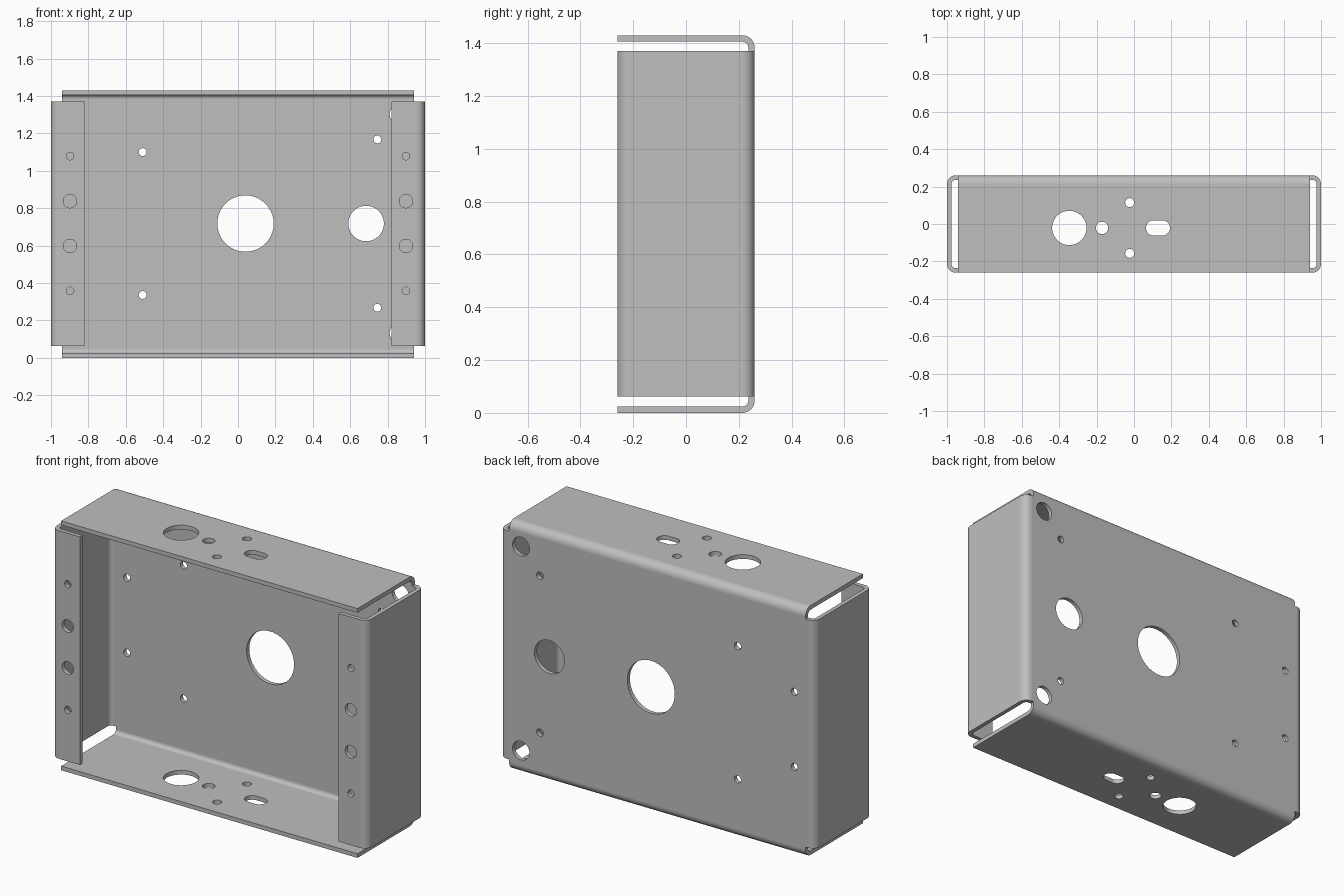
import bpy, bmesh, math
from mathutils import Vector

old = bpy.data.objects.get("Cube")
if old:
    bpy.data.objects.remove(old, do_unlink=True)

T, R = 0.024, 0.046          # sheet thickness, outer bend radius
W, D, H = 1.0, 0.26, 1.43    # half width, half depth, height
FX = 0.94                    # half width of the top and bottom flanges
Z0, Z1 = 0.062, 1.37         # vertical extent of the side flanges

PLACE = {"x": lambda a, b, v: (v, a, b),
         "y": lambda a, b, v: (a, v, b),
         "z": lambda a, b, v: (a, b, v)}


def prism(bm, loop, axis, lo, hi):
    """Closed solid: a 2D loop extruded along an axis."""
    put = PLACE[axis]
    low = [bm.verts.new(put(a, b, lo)) for a, b in loop]
    high = [bm.verts.new(put(a, b, hi)) for a, b in loop]
    bm.faces.new(low)
    bm.faces.new(high)
    n = len(loop)
    for i in range(n):
        j = (i + 1) % n
        bm.faces.new((low[i], low[j], high[j], high[i]))


def sheet(path, steps=8):
    """Bent sheet cross-section from the outer corner points of its path."""
    p = [Vector(q) for q in path]
    d = [(p[i + 1] - p[i]).normalized() for i in range(len(p) - 1)]
    outer, inner = [p[0]], [p[0] + T * d[1]]
    for i in range(1, len(p) - 1):
        a_in, a_out = d[i - 1], d[i]
        c = p[i] + R * (a_out - a_in)
        for k in range(steps + 1):
            t = math.pi / 2 * k / steps
            ray = a_in * math.sin(t) - a_out * math.cos(t)
            outer.append(c + R * ray)
            inner.append(c + (R - T) * ray)
    outer.append(p[-1])
    inner.append(p[-1] - T * d[-2])
    return [tuple(v) for v in outer + inner[::-1]]


def hole(a, b, r, stretch=0.0, n=32):
    """Round hole outline, or a slot when stretched sideways."""
    pts = []
    for i in range(n):
        t = 2 * math.pi * (i + 0.5) / n
        pts.append((a + r * math.cos(t) + math.copysign(stretch, math.cos(t)),
                    b + r * math.sin(t)))
    return pts


def make(name, bm):
    bmesh.ops.recalc_face_normals(bm, faces=bm.faces)
    me = bpy.data.meshes.new(name)
    bm.to_mesh(me)
    bm.free()
    ob = bpy.data.objects.new(name, me)
    bpy.context.collection.objects.link(ob)
    return ob


def boolean(target, tool, operation):
    mod = target.modifiers.new("boolean", "BOOLEAN")
    mod.object, mod.operation, mod.solver = tool, operation, "EXACT"
    bpy.context.view_layer.objects.active = target
    bpy.ops.object.modifier_apply(modifier=mod.name)
    bpy.data.objects.remove(tool, do_unlink=True)


# Back panel with the top and bottom flanges
bm = bmesh.new()
prism(bm, sheet([(-D, H), (D, H), (D, 0), (-D, 0)]), "x", -FX, FX)
box = make("folded_sheet_box", bm)

# Side walls with their front lips, mirrored left and right
for s in (1, -1):
    bm = bmesh.new()
    profile = sheet([(s * FX, D), (s * W, D), (s * W, -D), (s * 0.82, -D)])
    prism(bm, profile, "z", Z0, Z1)
    boolean(box, make("side_wall", bm), "UNION")

# Merge the coplanar seams into whole flat faces
bm = bmesh.new()
bm.from_mesh(box.data)
bmesh.ops.remove_doubles(bm, verts=bm.verts, dist=1e-5)
bmesh.ops.dissolve_limit(bm, angle_limit=math.radians(0.5),
                         verts=bm.verts, edges=bm.edges)
bm.to_mesh(box.data)
bm.free()

# Holes
bm = bmesh.new()
MID = H / 2 + 0.003
back_holes = [(0.04, MID, 0.151), (0.685, MID, 0.095)]
for x, dz, r in ((-0.51, 0.382, 0.021), (0.745, 0.45, 0.021),
                 (-0.87, 0.215, 0.021), (0.865, 0.585, 0.054)):
    back_holes += [(x, MID + dz, r), (x, MID - dz, r)]
for x, z, r in back_holes:
    prism(bm, hole(x, z, r), "y", 0.2, 0.32)
for s in (1, -1):                                   # lip holes
    for dz, r in ((0.12, 0.036), (0.36, 0.02)):
        for k in (1, -1):
            prism(bm, hole(s * 0.898, MID + k * dz, r), "y", -0.32, -0.2)
for x, y, r, st in ((-0.346, -0.021, 0.092, 0), (-0.171, -0.021, 0.033, 0),
                    (-0.023, 0.114, 0.024, 0), (-0.023, -0.157, 0.024, 0),
                    (0.128, -0.021, 0.041, 0.023)):  # top and bottom flanges
    prism(bm, hole(x, y, r, st), "z", -0.1, H + 0.1)
boolean(box, make("hole_cutter", bm), "DIFFERENCE")

# Smooth bends and hole walls, flat panels
for f in box.data.polygons:
    f.use_smooth = max(abs(c) for c in f.normal) < 0.999

# Grey metal
mat = bpy.data.materials.new("grey_metal")
mat.use_nodes = True
colour = (0.52, 0.52, 0.52, 1)
mat.diffuse_color = colour
mat.node_tree.nodes["Principled BSDF"].inputs["Base Color"].default_value = colour
box.data.materials.clear()
box.data.materials.append(mat)
